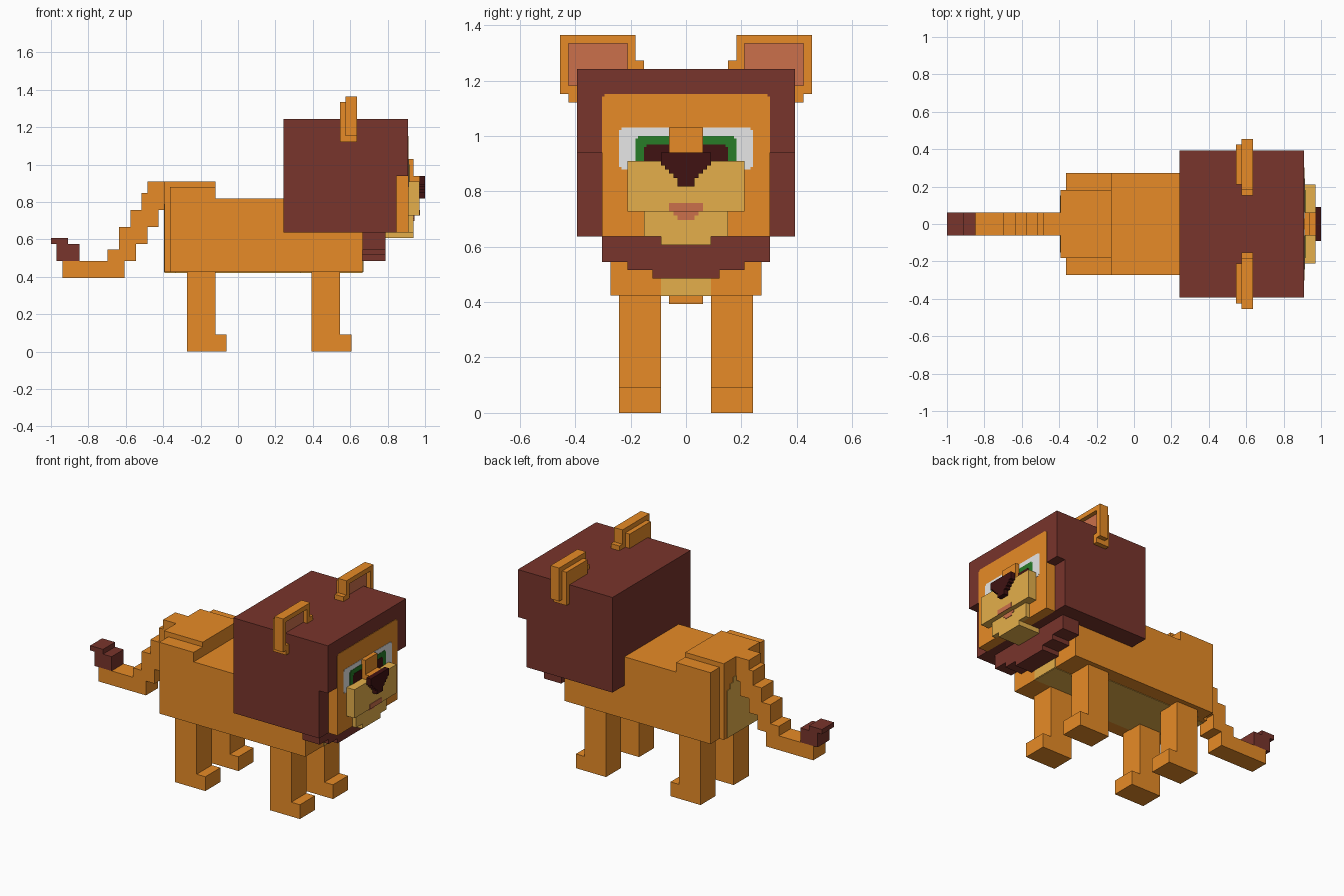
import bpy
import bmesh
from mathutils import Vector

cube = bpy.data.objects.get("Cube")
if cube:
    bpy.data.objects.remove(cube, do_unlink=True)

LENGTH = 2
CELL = LENGTH / 66  # the animal is built from cubes, this many along its length
SKIN = 0.1          # thickness of a painted plate, in cells


def material(name, red, green, blue):
    mat = bpy.data.materials.new(name)
    mat.use_nodes = True
    mat.diffuse_color = (red, green, blue, 1)
    shader = mat.node_tree.nodes["Principled BSDF"]
    shader.inputs["Base Color"].default_value = mat.diffuse_color
    return mat


orange = material("orange_fur", 0.8, 0.26, 0.02)
brown = material("brown_mane", 0.19, 0.035, 0.025)
cream = material("cream_fur", 0.78, 0.43, 0.07)
white = material("eye_white", 0.8, 0.8, 0.8)
green = material("iris_green", 0.02, 0.2, 0.02)
dark = material("dark_nose", 0.05, 0.006, 0.006)
pink = material("soft_pink", 0.6, 0.16, 0.07)


def centred(x, half, z):
    """A block across the middle of the body."""
    return x, (-half, half), z


def plate(x, half, z):
    """A thin centred plate lying on the face at x."""
    return centred((x - SKIN, x + SKIN), half, z)


def part(name, mat, blocks, mirror=False):
    """Join blocks given as x, y and z ranges in cells; mirror across y if asked."""
    bm = bmesh.new()
    for block in blocks:
        low, high = (Vector(corner) * CELL for corner in zip(*block))
        for vert in bmesh.ops.create_cube(bm, size=1)["verts"]:
            vert.co = (low + high) / 2 + vert.co * (high - low)
    mesh = bpy.data.meshes.new(name)
    bm.to_mesh(mesh)
    bm.free()
    mesh.materials.append(mat)
    obj = bpy.data.objects.new(name, mesh)
    bpy.context.scene.collection.objects.link(obj)
    if mirror:
        modifier = obj.modifiers.new("mirror", "MIRROR")
        modifier.use_axis = (False, True, False)
        modifier.use_mirror_merge = False


# Body and raised rump
part("body", orange, [centred((-12, 22), 9, (14, 27))])
part("rump", orange, [centred((-12, -4), 9, (26, 29)),
                      centred((-13, -4), 6, (14, 30))])

# Cream patches under the belly, on the chest and on the rump
belly = (14 - SKIN, 14 + SKIN)
part("belly_patch", cream, [centred((-13, -11), 5, belly),
                            centred((-11, 11), 6, belly),
                            centred((11, 13), 5, belly),
                            centred((13, 22), 3, belly)])
part("chest_patch", cream, [plate(22, 3, (14, 17))])
part("rump_patch", cream, [plate(-13, 5 - step, (14, 24 + step)) for step in range(3)])

# Legs with forward feet
for name, heel in (("hind_legs", -9), ("fore_legs", 13)):
    part(name, orange, [((heel, heel + 5), (3, 8), (0, 14)),
                        ((heel, heel + 7), (3, 8), (0, 3))], mirror=True)

# Tail descending in even steps, then a level end with a tuft
steps = [centred((-17 - 2 * step, -14 - 2 * step), 2, (22 - 3 * step, 28 - 3 * step))
         for step in range(3)]
part("tail", orange, steps + [centred((-16, -13), 2, (25, 30)),
                              centred((-23, -20), 2, (13, 18)),
                              centred((-31, -20), 2, (13, 16))])
part("tail_tuft", brown, [centred((-32, -28), 2, (16, 19)),
                          centred((-33, -30), 2, (19, 20))])

# Mane and stepped beard
part("mane", brown, [centred((8, 28), 13, (21, 41)),
                     centred((28, 30), 13, (31, 41))])
part("beard", brown, [centred((22, 26), 10 - 3 * step, (18 - step, 21))
                      for step in range(3)])

# Face, with the forehead painted on the mane
part("face", orange, [centred((28, 30), 10, (21, 31))])
part("forehead", orange, [plate(30, 10, (21, 37.7)), plate(30, 9.7, (37, 38))])

# Painted eyes, each layer smaller and further forward than the last
layers = (("eye_whites", white, 8, 34), ("irises", green, 6, 33), ("pupils", dark, 5, 32))
for level, (name, mat, edge, top) in enumerate(layers):
    front = 30 + SKIN * (1.6 + 0.6 * level)
    part(name, mat, [((30, front), (1, edge), (29.3, top - 0.3)),
                     ((30, front), (1, edge - 0.3), (29, top))], mirror=True)

# Muzzle, nose bridge, nose and mouth
part("muzzle", cream, [centred((30, 32), 7, (24, 30)),
                       centred((30, 31), 5, (21, 24)),
                       centred((26, 31), 3, (20, 21))])
part("nose_bridge", orange, [centred((30, 31), 2, (30, 34)),
                             centred((30, 32), 2, (30, 31))])
part("nose", dark, [centred((32, 33), max(1, 3 - step), (29.5 - step, 31))
                    for step in (0, 0.5, 1, 1.5, 2, 2.5)])
part("mouth", pink, [plate(32, 2, (24, 25)),
                     plate(31, 1.5, (23.5, 24)),
                     plate(31, 1, (23, 24))])

# Ears: back plate, shell with a raised rim, stepped base and pink lining
rim = (20, 21)
part("ears", orange, [((18, 19), (7, 14), (37, 44)),
                      ((19, 20), (6, 15), (38, 45)),
                      (rim, (6, 15), (44, 45)),
                      (rim, (6, 15), (38, 39)),
                      (rim, (6, 7), (39, 44)),
                      (rim, (14, 15), (39, 44)),
                      ((19, 21), (5, 6), (37, 42)),
                      ((19, 21), (5, 14), (37, 38))], mirror=True)
part("ear_linings", pink, [((20 - SKIN, 20 + SKIN), (7, 14), (39, 44))], mirror=True)
